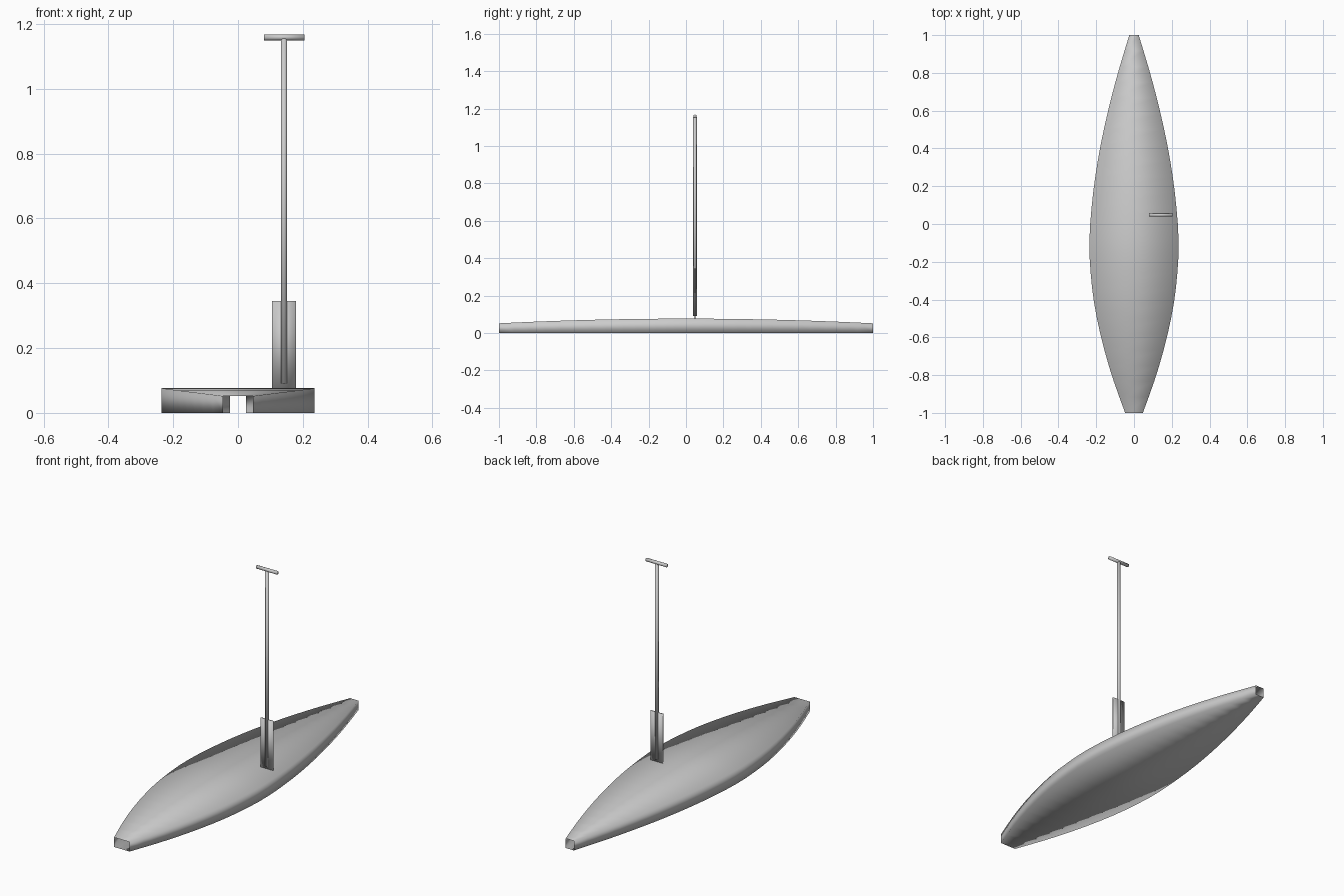
import bpy, bmesh, math
from mathutils import Matrix, Vector

if "Cube" in bpy.data.objects:
    bpy.data.objects.remove(bpy.data.objects["Cube"])

grey = bpy.data.materials.new("plain grey")
grey.diffuse_color = (0.6, 0.6, 0.6, 1)
grey.use_nodes = True
grey.node_tree.nodes["Principled BSDF"].inputs["Base Color"].default_value = grey.diffuse_color


def finish(name, bm, recalc=True):
    if recalc:
        bmesh.ops.recalc_face_normals(bm, faces=bm.faces)
    for f in bm.faces:
        f.smooth = True
    mesh = bpy.data.meshes.new(name)
    bm.to_mesh(mesh)
    bm.free()
    mesh.materials.append(grey)
    obj = bpy.data.objects.new(name, mesh)
    bpy.context.collection.objects.link(obj)
    return obj


def rod(name, start, end, radius, sides=12):
    start, end = Vector(start), Vector(end)
    axis = end - start
    turn = axis.to_track_quat('Z', 'Y').to_matrix().to_4x4()
    bm = bmesh.new()
    bmesh.ops.create_cone(bm, cap_ends=True, segments=sides, radius1=radius, radius2=radius,
                          depth=axis.length, matrix=Matrix.Translation((start + end) / 2) @ turn)
    return finish(name, bm)


# Hull: square-cornered tube, open at both ends, widest just ahead of the middle
stations = [(-1, 0.047), (-0.8, 0.118), (-0.6, 0.174), (-0.4, 0.214), (-0.2, 0.234), (-0.1, 0.236),
            (0, 0.232), (0.2, 0.212), (0.4, 0.180), (0.6, 0.137), (0.8, 0.085), (1, 0.025)]


def half_width(y):
    # smooth cubic interpolation between stations
    n = len(stations)
    i = max(k for k in range(n - 1) if stations[k][0] <= y + 1e-9)
    (y0, w0), (y1, w1) = stations[i], stations[i + 1]

    def slope(k):
        a, b = stations[max(k - 1, 0)], stations[min(k + 1, n - 1)]
        return (b[1] - a[1]) / (b[0] - a[0])
    h = y1 - y0
    t = (y - y0) / h
    return ((2*t**3 - 3*t**2 + 1) * w0 + (t**3 - 2*t**2 + t) * h * slope(i)
            + (3*t**2 - 2*t**3) * w1 + (t**3 - t**2) * h * slope(i + 1))


bm = bmesh.new()
rings = []
for k in range(25):
    y = -1 + k / 12
    w, top = half_width(y), 0.077 - 0.025 * y * y
    rings.append([bm.verts.new(p) for p in ((-w, y, 0), (w, y, 0), (w, y, top), (-w, y, top))])
for a, b in zip(rings, rings[1:]):
    for j in range(4):
        m = (j + 1) % 4
        bm.faces.new((a[m], a[j], b[j], b[m]))
bm.normal_update()
# make the deck face upward, and everything else outward with it
deck = max(bm.faces, key=lambda f: f.calc_center_median().z)
if deck.normal.z < 0:
    bmesh.ops.reverse_faces(bm, faces=bm.faces)
finish("hull", bm, recalc=False)

# Paddle standing upright on the deck
px, py = 0.142, 0.048
rod("paddle_shaft", (px, py, 0.09), (px, py, 1.155), 0.0095)
rod("paddle_grip", (0.08, py, 1.159), (0.205, py, 1.159), 0.009)

bm = bmesh.new()
bmesh.ops.create_cube(bm, size=1, matrix=Matrix.Translation((px, py, 0.211))
                      @ Matrix.Diagonal((0.075, 0.006, 0.268, 1)))
finish("paddle_blade", bm)
